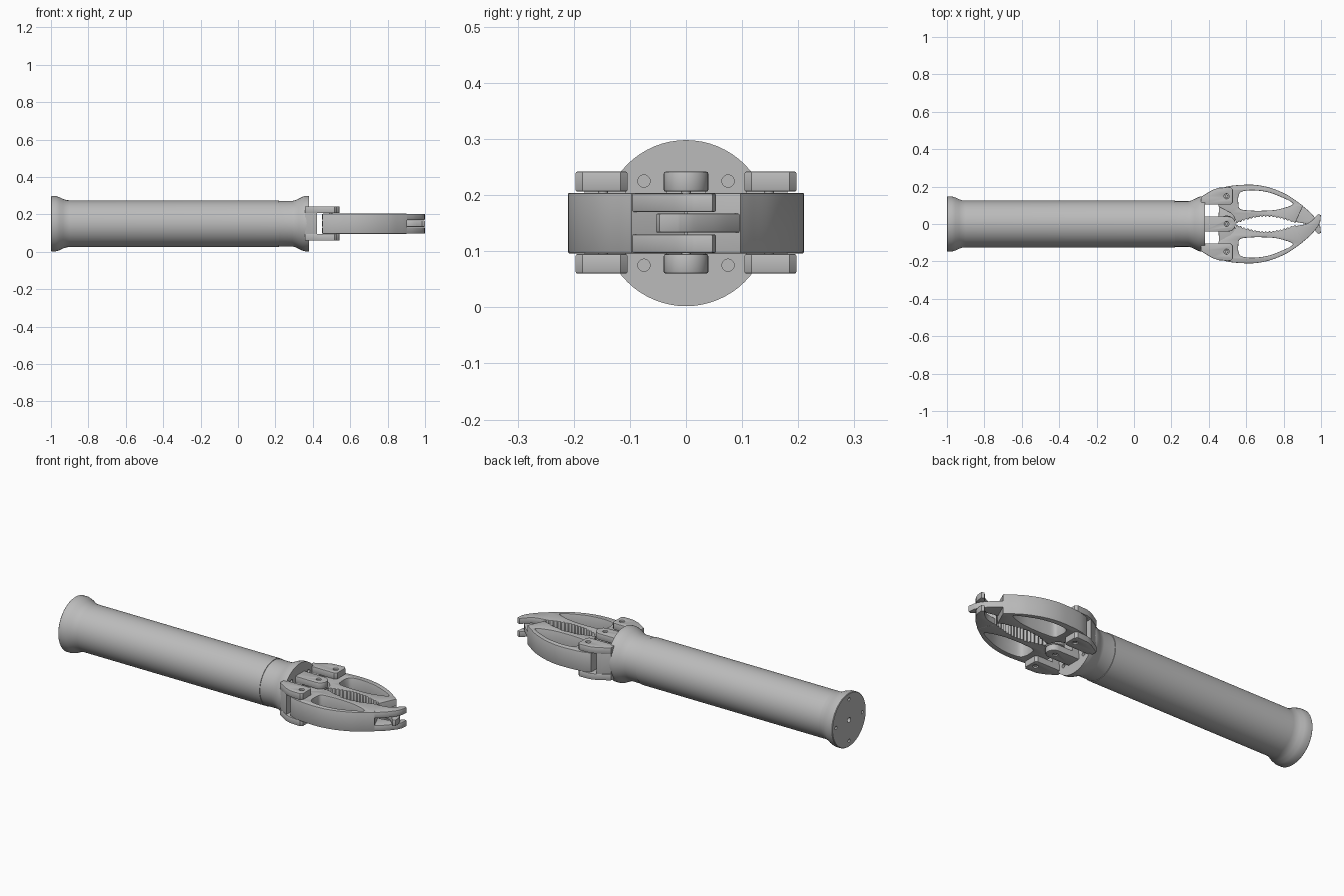
import bpy, bmesh, math
from mathutils import Matrix, Vector

cube = bpy.data.objects.get("Cube")
if cube:
    bpy.data.objects.remove(cube, do_unlink=True)

GREY = (0.5, 0.5, 0.5, 1)
mat = bpy.data.materials.new("plain grey")
mat.use_nodes = True
mat.diffuse_color = GREY
mat.node_tree.nodes["Principled BSDF"].inputs["Base Color"].default_value = GREY

AXIS_Z = 0.15


def select(obj):
    bpy.ops.object.select_all(action='DESELECT')
    obj.select_set(True)
    bpy.context.view_layer.objects.active = obj


def from_bmesh(name, bm, smooth=True):
    bmesh.ops.remove_doubles(bm, verts=bm.verts[:], dist=1e-5)
    bmesh.ops.recalc_face_normals(bm, faces=bm.faces[:])
    mesh = bpy.data.meshes.new(name)
    bm.to_mesh(mesh)
    bm.free()
    mesh.materials.append(mat)
    obj = bpy.data.objects.new(name, mesh)
    bpy.context.collection.objects.link(obj)
    if smooth:
        select(obj)
        bpy.ops.object.shade_smooth_by_angle(angle=math.radians(30))
    return obj


def plate(name, outlines, z0, z1, bevel=0.003):
    """Flat plate: the first outline is the edge, the others are holes."""
    curve = bpy.data.curves.new(name, 'CURVE')
    curve.dimensions = '2D'
    curve.fill_mode = 'BOTH'
    curve.extrude = (z1 - z0) / 2 - bevel
    curve.bevel_depth = bevel
    curve.bevel_resolution = 1
    for pts in outlines:
        spline = curve.splines.new('POLY')
        spline.points.add(len(pts) - 1)
        for p, (x, y) in zip(spline.points, pts):
            p.co = (x, y, 0, 1)
        spline.use_cyclic_u = True
    temp = bpy.data.objects.new(name + "_outline", curve)
    bpy.context.collection.objects.link(temp)
    bpy.context.view_layer.update()
    mesh = bpy.data.meshes.new_from_object(temp)
    bm = bmesh.new()
    bm.from_mesh(mesh)
    bmesh.ops.translate(bm, verts=bm.verts[:], vec=(0, 0, (z0 + z1) / 2))
    bpy.data.objects.remove(temp, do_unlink=True)
    bpy.data.meshes.remove(mesh)
    return from_bmesh(name, bm)


def arc(cx, cy, r, a0=0, a1=360, n=24):
    full = abs(a1 - a0) == 360
    steps = n if full else n - 1
    angles = [math.radians(a0 + (a1 - a0) * i / steps) for i in range(n)]
    return [(cx + r * math.cos(a), cy + r * math.sin(a)) for a in angles]


def smooth_path(pts, steps=5, closed=False):
    """Catmull-Rom curve through the points."""
    n = len(pts)
    v = [Vector(p) for p in pts]
    get = (lambda i: v[i % n]) if closed else (lambda i: v[max(0, min(n - 1, i))])
    out = []
    for i in range(n if closed else n - 1):
        a, b, c, d = (get(i + k) for k in (-1, 0, 1, 2))
        for s in range(steps):
            t = s / steps
            p = b + (c - a) * t / 2 + (2 * a - 5 * b + 4 * c - d) * t * t / 2
            p += (3 * b - a - 3 * c + d) * t ** 3 / 2
            out.append(tuple(p))
    return out if closed else out + [tuple(pts[-1])]


def flip(pts, side):
    return [(x, y * side) for x, y in pts]


def cylinder(bm, centre, r, depth, along_x=False):
    m = Matrix.Translation(centre)
    if along_x:
        m = m @ Matrix.Rotation(math.pi / 2, 4, 'Y')
    bmesh.ops.create_cone(bm, cap_ends=True, segments=20, radius1=r,
                          radius2=r, depth=depth, matrix=m)


# Flared tubular handle, turned around the x axis
profile = [(-1, 0), (-1, .145), (-.997, .148), (-.975, .148), (-.955, .142), (-.935, .132),
           (-.915, .126), (-.9, .125), (.22, .125), (.22, .122), (.29, .122), (.305, .125),
           (.325, .134), (.345, .144), (.36, .148), (.38, .148), (.38, 0)]
bm = bmesh.new()
verts = [bm.verts.new((x, 0, AXIS_Z + r)) for x, r in profile]
edges = [bm.edges.new(pair) for pair in zip(verts, verts[1:])]
bmesh.ops.spin(bm, geom=verts + edges, cent=(0, 0, AXIS_Z), axis=(1, 0, 0),
               angle=math.tau, steps=64)
handle = from_bmesh("handle", bm)

# Screw holes in both end faces
bm = bmesh.new()
cylinder(bm, (-1, 0, AXIS_Z), .014, .06, True)
for k in range(4):
    a = k * math.pi / 2
    cylinder(bm, (-1, .115 * math.cos(a), AXIS_Z + .115 * math.sin(a)), .009, .06, True)
for y in (-.075, .075):
    for dz in (-.075, .075):
        cylinder(bm, (.38, y, AXIS_Z + dz), .011, .04, True)
cutter = from_bmesh("screw_hole_cutter", bm, False)
cutter.hide_render = True
cutter.hide_viewport = True
cutter.display_type = 'WIRE'
boolean = handle.modifiers.new("screw holes", 'BOOLEAN')
boolean.operation = 'DIFFERENCE'
boolean.solver = 'EXACT'
boolean.object = cutter

LEVELS = {"lower": (.06, .095), "upper": (.206, .242)}
PIN_X, PIN_Y = .495, .148


def pin(name, y):
    bm = bmesh.new()
    cylinder(bm, (PIN_X, y, AXIS_Z), .009, .17)
    from_bmesh(name, bm)


# Centre clevis
tongue = [(.375, .036), (.375, -.036)] + arc(.504, 0, .036, -90, 90, 16)
for level, (z0, z1) in LEVELS.items():
    plate("centre_clevis_" + level, [tongue, arc(PIN_X, 0, .016)], z0, z1, .004)
plate("centre_clevis_web", [[(.375, -.033), (.415, -.033), (.415, .033), (.375, .033)]],
      .064, .238)
pin("centre_pin", 0)

# Jaw outlines for the +y side
outer = smooth_path([(.455, .183), (.5, .198), (.57, .206), (.65, .206), (.73, .19),
                     (.81, .157), (.87, .118), (.9, .096)])
TEETH = 16
teeth = []
for i in range(2 * TEETH + 1):
    t = i / (2 * TEETH)
    teeth.append((.86 - .31 * t, .008 + .034 * math.sin(math.pi * t) + .007 * (i % 2)))
body = outer + teeth + [(.535, .045), (.52, .06), (.455, .095)]
window = smooth_path([(.555, .11), (.565, .078), (.62, .069), (.69, .068), (.76, .073), (.825, .09),
                      (.852, .105), (.84, .122), (.79, .146), (.72, .172),
                      (.64, .183), (.575, .176), (.556, .15)], 4, True)
beak = (smooth_path([(.87, .116), (.905, .09), (.945, .055), (.98, .012), (.993, -.015)])
        + [(.996, -.045), (.985, -.05), (.975, -.04)]
        + smooth_path([(.955, -.018), (.92, .003), (.85, .016)]))
knuckle = arc(PIN_X, 0, .042, 180, 360, 18) + [(.54, .05), (.52, .085), (.458, .1)]

# Outer clevis outline, slanting out from the handle flange
cheek = [(.362, .108), (.515, .108), (.525, .118), (.525, .183), (.515, .193),
         (.455, .19), (.42, .178), (.362, .143)]
web = [(.362, .11), (.42, .11), (.42, .176), (.362, .141)]

MIDDLE = [(.133, .167)]
OUTSIDE = [(.097, .13), (.17, .203)]

for side, word, layers in ((1, "back", MIDDLE), (-1, "front", OUTSIDE)):
    # Fixed clevis and its pin
    for level, (z0, z1) in LEVELS.items():
        plate(f"{word}_clevis_{level}", [flip(cheek, side), arc(PIN_X, side * PIN_Y, .017)],
              z0, z1, .004)
    plate(f"{word}_clevis_web", [flip(web, side)], .064, .238)
    pin(f"{word}_pin", side * PIN_Y)
    # Toothed jaw with an open window
    plate(f"{word}_jaw", [flip(body, side), flip(window, side)], .096, .204)
    # Interleaved beak prongs and hinge knuckles
    for i, (z0, z1) in enumerate(layers):
        plate(f"{word}_beak_{i + 1}", [flip(beak, side)], z0, z1)
        plate(f"{word}_knuckle_{i + 1}", [flip(knuckle, side)], z0, z1)
